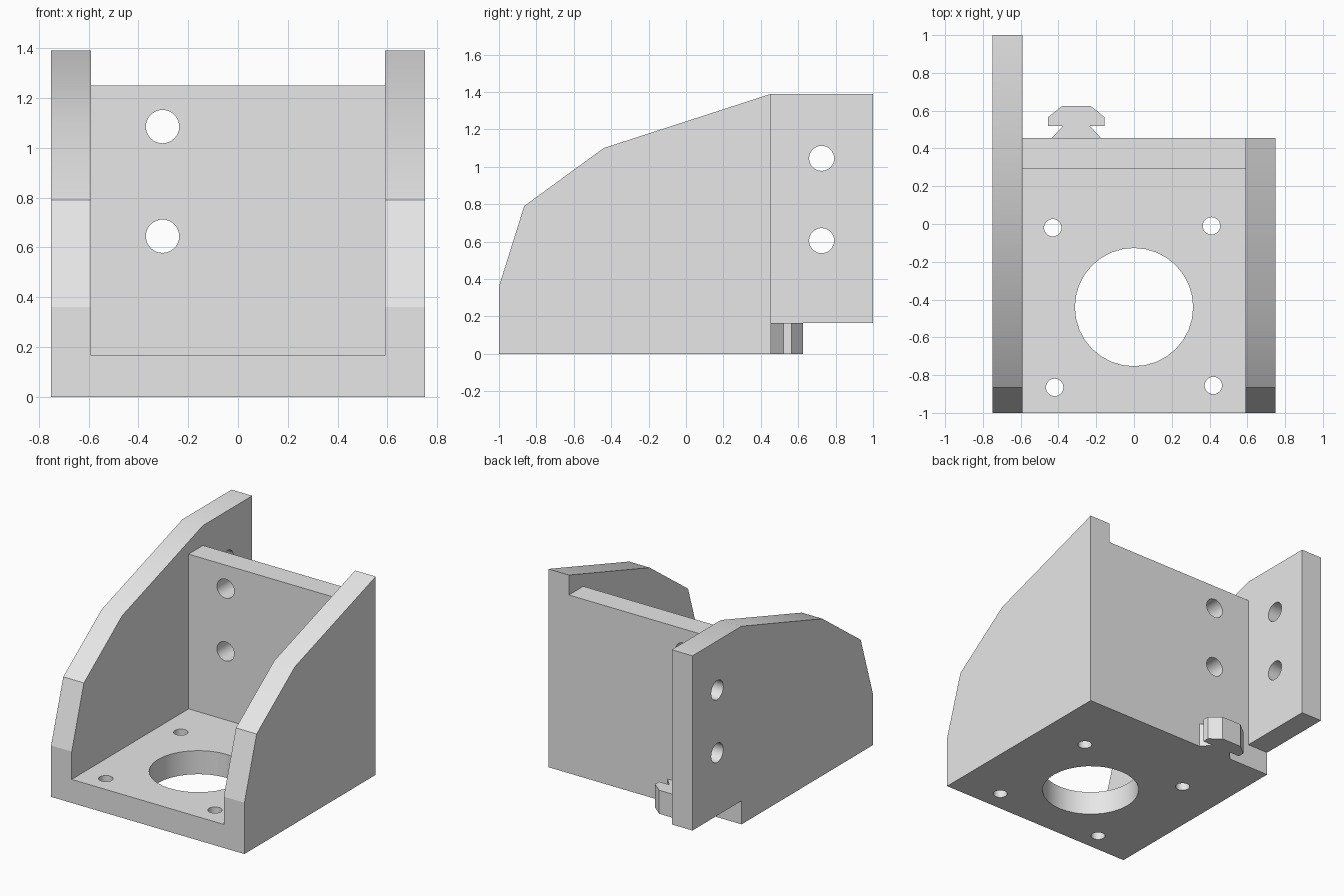
import bpy
import bmesh
from math import radians
from mathutils import Matrix, Vector

cube = bpy.data.objects.get("Cube")
if cube:
    bpy.data.objects.remove(cube, do_unlink=True)

GREY = (0.8, 0.8, 0.8, 1.0)
grey = bpy.data.materials.new("plain_grey")
grey.use_nodes = True
grey.diffuse_color = GREY
grey.node_tree.nodes["Principled BSDF"].inputs["Base Color"].default_value = GREY

HALF = 0.75      # half width of the bracket
WALL = 0.16      # plate thickness
BACK = 0.455     # rear face of the back plate


def make_object(name, bm):
    bmesh.ops.recalc_face_normals(bm, faces=bm.faces)
    mesh = bpy.data.meshes.new(name)
    bm.to_mesh(mesh)
    bm.free()
    mesh.materials.append(grey)
    obj = bpy.data.objects.new(name, mesh)
    bpy.context.collection.objects.link(obj)
    return obj


def prism(name, outline, offset):
    """Extrude a closed outline of 3D points along an offset."""
    bm = bmesh.new()
    face = bm.faces.new([bm.verts.new(p) for p in outline])
    side = bmesh.ops.extrude_face_region(bm, geom=[face], use_keep_orig=True)
    moved = [v for v in side["geom"] if isinstance(v, bmesh.types.BMVert)]
    bmesh.ops.translate(bm, verts=moved, vec=Vector(offset))
    return make_object(name, bm)


def box(name, lo, hi):
    (x0, y0, z0), (x1, y1, z1) = lo, hi
    base = [(x0, y0, z0), (x1, y0, z0), (x1, y1, z0), (x0, y1, z0)]
    return prism(name, base, (0, 0, z1 - z0))


def drill(name, centre, radius, axis, sides=32):
    """Cutting rod long enough to pass through one plate."""
    bm = bmesh.new()
    turn = Vector((0, 0, 1)).rotation_difference(Vector(axis)).to_matrix().to_4x4()
    bmesh.ops.create_cone(bm, cap_ends=True, segments=sides, radius1=radius,
                          radius2=radius, depth=0.5,
                          matrix=Matrix.Translation(centre) @ turn)
    return make_object(name, bm)


def combine(target, tool, operation):
    mod = target.modifiers.new("combine", 'BOOLEAN')
    mod.operation = operation
    mod.solver = 'EXACT'
    mod.object = tool
    bpy.context.view_layer.objects.active = target
    bpy.ops.object.modifier_apply(modifier=mod.name)
    bpy.data.objects.remove(tool, do_unlink=True)


# Base plate
bracket = box("motor_bracket", (-HALF, -1, 0), (HALF, BACK, WALL + 0.005))

# Side walls; the right one continues into a mounting flange
slope = [(-1, 0.36), (-0.865, 0.79), (-0.44, 1.1), (BACK, 1.39)]
left_profile = [(-1, 0)] + slope + [(BACK, 0)]
right_profile = [(-1, 0)] + slope + [(1, 1.39), (1, 0.165), (BACK, 0.165), (BACK, 0)]
for name, x, profile in (("left_wall", HALF - WALL, left_profile),
                         ("right_wall", -HALF, right_profile)):
    wall = prism(name, [(x, y, z) for y, z in profile], (WALL, 0, 0))
    combine(bracket, wall, 'UNION')

# Back plate
combine(bracket, box("back_plate", (-0.7, BACK - WALL, 0), (0.7, BACK, 1.25)), 'UNION')

# T-shaped slot key behind the back plate
half_key = [(0.17, 0.4), (0.13, BACK), (0.07, 0.52), (0.15, 0.52), (0.15, 0.565), (0.075, 0.625)]
outline = half_key + [(-x, y) for x, y in reversed(half_key)]
key = prism("slot_key", [(x - 0.305, y, 0) for x, y in outline], (0, 0, 0.165))
combine(bracket, key, 'UNION')

# Motor opening and its screw holes, back plate holes, flange holes
holes = [((0, -0.44, 0.08), 0.313, (0, 0, 1))]
holes += [((x, y, 0.08), 0.046, (0, 0, 1))
          for x, y in ((-0.43, -0.02), (0.41, -0.01), (-0.42, -0.865), (0.42, -0.855))]
holes += [((-0.303, 0.375, z), 0.067, (0, 1, 0)) for z in (0.645, 1.085)]
holes += [((-0.67, 0.725, z), 0.067, (1, 0, 0)) for z in (0.605, 1.045)]
for centre, radius, axis in holes:
    combine(bracket, drill("drill", centre, radius, axis), 'DIFFERENCE')

# Merge coplanar faces, then shade: soft slopes and bores, crisp edges
bm = bmesh.new()
bm.from_mesh(bracket.data)
bmesh.ops.remove_doubles(bm, verts=bm.verts, dist=0.0005)
bmesh.ops.dissolve_limit(bm, angle_limit=radians(1), verts=bm.verts, edges=bm.edges)
bm.to_mesh(bracket.data)
bm.free()
bpy.ops.object.select_all(action='DESELECT')
bracket.select_set(True)
bpy.context.view_layer.objects.active = bracket
bpy.ops.object.shade_smooth_by_angle(angle=radians(30))
for face in bracket.data.polygons:
    if face.normal.y < -0.9:
        face.use_smooth = False
